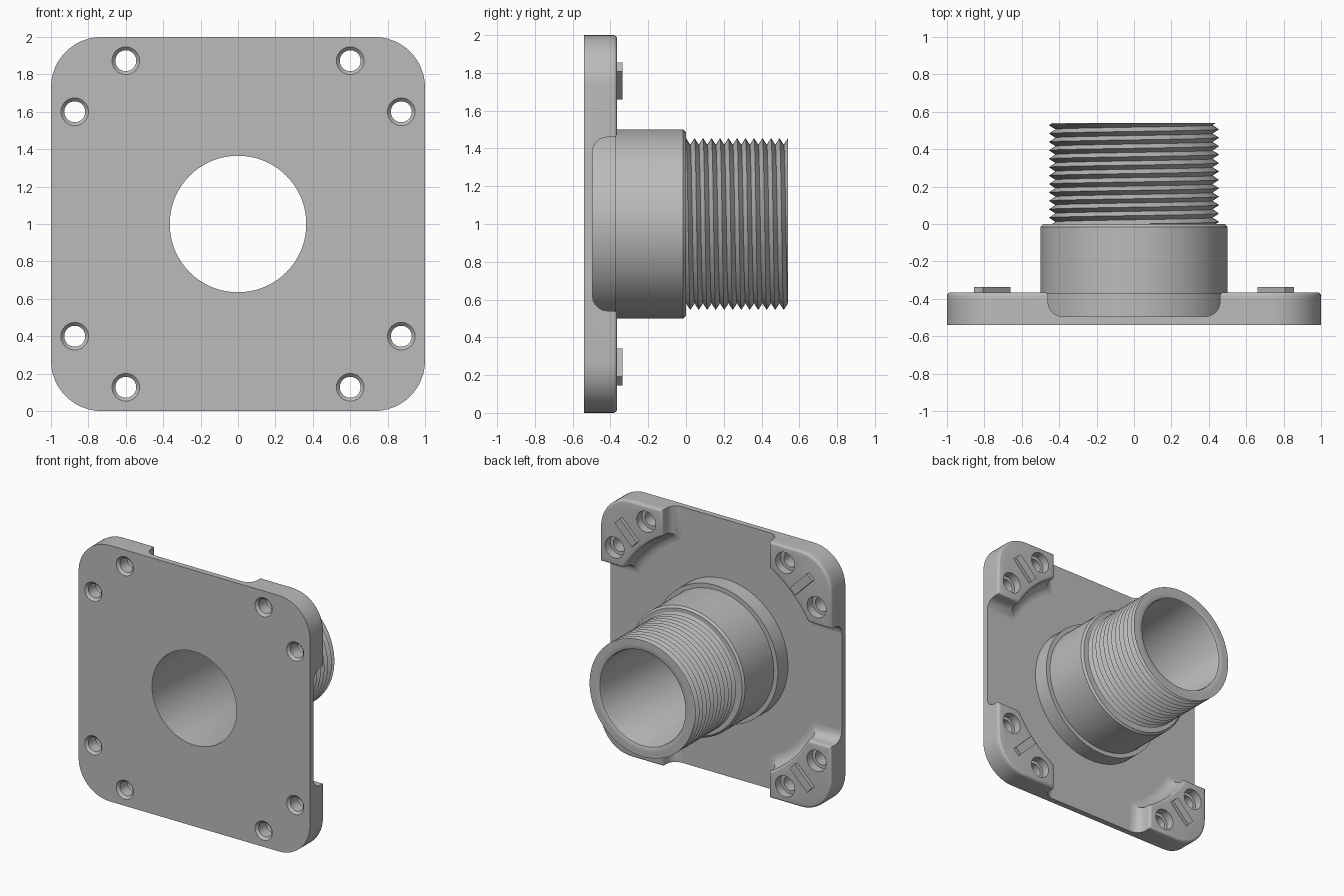
import bpy, bmesh
from math import sin, cos, pi, sqrt, radians, atan2
from mathutils import Matrix

if "Cube" in bpy.data.objects:
    bpy.data.objects.remove(bpy.data.objects["Cube"])

grey = bpy.data.materials.new("plain grey")
grey.use_nodes = True
grey.diffuse_color = (0.5, 0.5, 0.5, 1)
grey.node_tree.nodes["Principled BSDF"].inputs["Base Color"].default_value = grey.diffuse_color

FRONT, FLOOR, PAD, SHOULDER, END = -0.54, -0.495, -0.365, 0.0, 0.54
BORE, CORNER = 0.365, 0.27


def finish(bm, name, angle=30):
    """Turn a bmesh into a shaded object, lifted to the height of the bore."""
    bmesh.ops.remove_doubles(bm, verts=bm.verts, dist=1e-5)
    bmesh.ops.recalc_face_normals(bm, faces=bm.faces)
    mesh = bpy.data.meshes.new(name)
    bm.to_mesh(mesh)
    bm.free()
    mesh.materials.append(grey)
    ob = bpy.data.objects.new(name, mesh)
    ob.location.z = 1
    bpy.context.collection.objects.link(ob)
    smooth(ob, angle)
    return ob


def smooth(ob, angle=30):
    bpy.ops.object.select_all(action='DESELECT')
    ob.select_set(True)
    bpy.context.view_layer.objects.active = ob
    bpy.ops.object.shade_smooth_by_angle(angle=radians(angle))


def bridge(bm, rings, closed=False):
    """Join rings of vertices with quads, capping the ends unless closed."""
    n = len(rings[0])
    pairs = list(zip(rings, rings[1:])) + ([(rings[-1], rings[0])] if closed else [])
    for a, b in pairs:
        for i in range(n):
            j = (i + 1) % n
            bm.faces.new((a[i], a[j], b[j], b[i]))
    if not closed:
        bm.faces.new(rings[0])
        bm.faces.new(rings[-1])


def lathe(bm, profile, seg, x=0, z=0, closed=False):
    """Revolve (radius, y) points round an axis along y."""
    rings = [[bm.verts.new((x + r * sin(2 * pi * i / seg), y, z + r * cos(2 * pi * i / seg)))
              for i in range(seg)] for r, y in profile]
    bridge(bm, rings, closed)


def arc(cx, cz, r, a0, a1, n):
    return [(cx + r * cos(a0 + (a1 - a0) * i / n), cz + r * sin(a0 + (a1 - a0) * i / n))
            for i in range(n + 1)]


def cut(ob, cutter):
    mod = ob.modifiers.new("holes", 'BOOLEAN')
    mod.operation, mod.solver, mod.object = 'DIFFERENCE', 'EXACT', cutter
    bpy.context.view_layer.objects.active = ob
    bpy.ops.object.modifier_apply(modifier=mod.name)
    smooth(ob)


# Cutter: bore and eight countersunk, counterbored bolt holes
bm = bmesh.new()
lathe(bm, [(BORE, FRONT - 0.1), (BORE, 0)], 96)
for sx in (-1, 1):
    for sz in (-1, 1):
        for x, z in ((0.6, 0.873), (0.873, 0.6)):
            lathe(bm, [(0.074, FRONT - 0.02), (0.074, FRONT), (0.056, FRONT + 0.018), (0.056, -0.43),
                       (0.082, -0.43), (0.082, -0.3)], 32, sx * x, sz * z)
cutter = finish(bm, "hole_cutter")
cutter.hide_render = True

# Flange plate with rounded corners
bm = bmesh.new()
k = 1 - CORNER
outline = []
for q, (sx, sz) in enumerate(((1, 1), (-1, 1), (-1, -1), (1, -1))):
    outline += arc(sx * k, sz * k, CORNER, q * pi / 2, (q + 1) * pi / 2, 12)
bridge(bm, [[bm.verts.new((x, y, z)) for x, z in outline] for y in (FRONT, FLOOR)])
cut(finish(bm, "flange_plate"), cutter)


# Raised corner pads: flared at the foot, rounded at the top
def pad_outline(flare, inset):
    a, big = 0.46 - flare, 0.92 - flare
    t = atan2(a, sqrt(big * big - a * a))
    return ([(a, 1 - inset)] + arc(k, k, CORNER - inset, pi / 2, 0, 12) + [(1 - inset, a)]
            + arc(0, 0, big, t, pi / 2 - t, 16))


FOOT, ROUND = 0.08, 0.02
layers = []
for i in range(7):
    t = i / 6 * pi / 2
    layers.append((FLOOR + FOOT * (1 - cos(t)), FOOT * (1 - sin(t)), 0))
for i in range(5):
    t = i / 4 * pi / 2
    e = ROUND * (1 - cos(t))
    layers.append((PAD - ROUND * (1 - sin(t)), -e, e))

for sx, side in ((-1, "right"), (1, "left")):
    for sz, level in ((-1, "lower"), (1, "upper")):
        bm = bmesh.new()
        bridge(bm, [[bm.verts.new((sx * x, y, sz * z)) for x, z in pad_outline(f, e)]
                    for y, f, e in layers])
        cut(finish(bm, f"corner_pad_{level}_{side}"), cutter)
        # Radial bar standing on the pad
        bm = bmesh.new()
        bmesh.ops.create_cube(bm, size=1, matrix=Matrix.Translation((sx * 0.757, PAD + 0.005, sz * 0.757))
                              @ Matrix.Rotation(-sx * sz * pi / 4, 4, 'Y')
                              @ Matrix.Diagonal((0.21, 0.045, 0.065, 1)))
        finish(bm, f"pad_bar_{level}_{side}")

bpy.data.objects.remove(cutter)

# Hub: base collar, shoulder and bored spout
CORE, CREST, PITCH = 0.42, 0.455, 0.045
bm = bmesh.new()
lathe(bm, [(BORE, FLOOR), (0.535, FLOOR), (0.535, PAD - 0.005), (0.5, PAD - 0.005), (0.5, SHOULDER - 0.015),
           (0.485, SHOULDER), (CORE - 0.01, SHOULDER), (CORE - 0.01, END), (BORE + 0.02, END),
           (BORE + 0.006, END - 0.006), (BORE, END - 0.02)], 96, closed=True)
finish(bm, "hub")

# Helical thread: crests and roots climb one pitch per turn
bm = bmesh.new()
SEG, ROWS = 96, int(2 * END / PITCH) + 4
columns = []
for i in range(SEG + 1):
    t = 2 * pi * i / SEG
    column = []
    for row in range(-2, ROWS):
        y = PITCH * (row / 2 + i / SEG)
        r = CORE if row % 2 else CREST
        inside = min(max(y, SHOULDER), END)
        # Trim the tooth where it leaves the threaded length
        if inside != y:
            other = CREST if row % 2 else CORE
            f = min(abs(inside - y) / (PITCH / 2), 1)
            r += (other - r) * f
        column.append(bm.verts.new((r * sin(t), inside, r * cos(t))))
    columns.append([bm.verts.new(((CORE - 0.01) * sin(t), SHOULDER, (CORE - 0.01) * cos(t)))] + column
                   + [bm.verts.new(((CORE - 0.01) * sin(t), END, (CORE - 0.01) * cos(t)))])
for a, b in zip(columns, columns[1:]):
    for j in range(len(a) - 1):
        bm.faces.new((a[j], a[j + 1], b[j + 1], b[j]))
bmesh.ops.dissolve_degenerate(bm, dist=1e-6, edges=bm.edges)
finish(bm, "pipe_thread")
